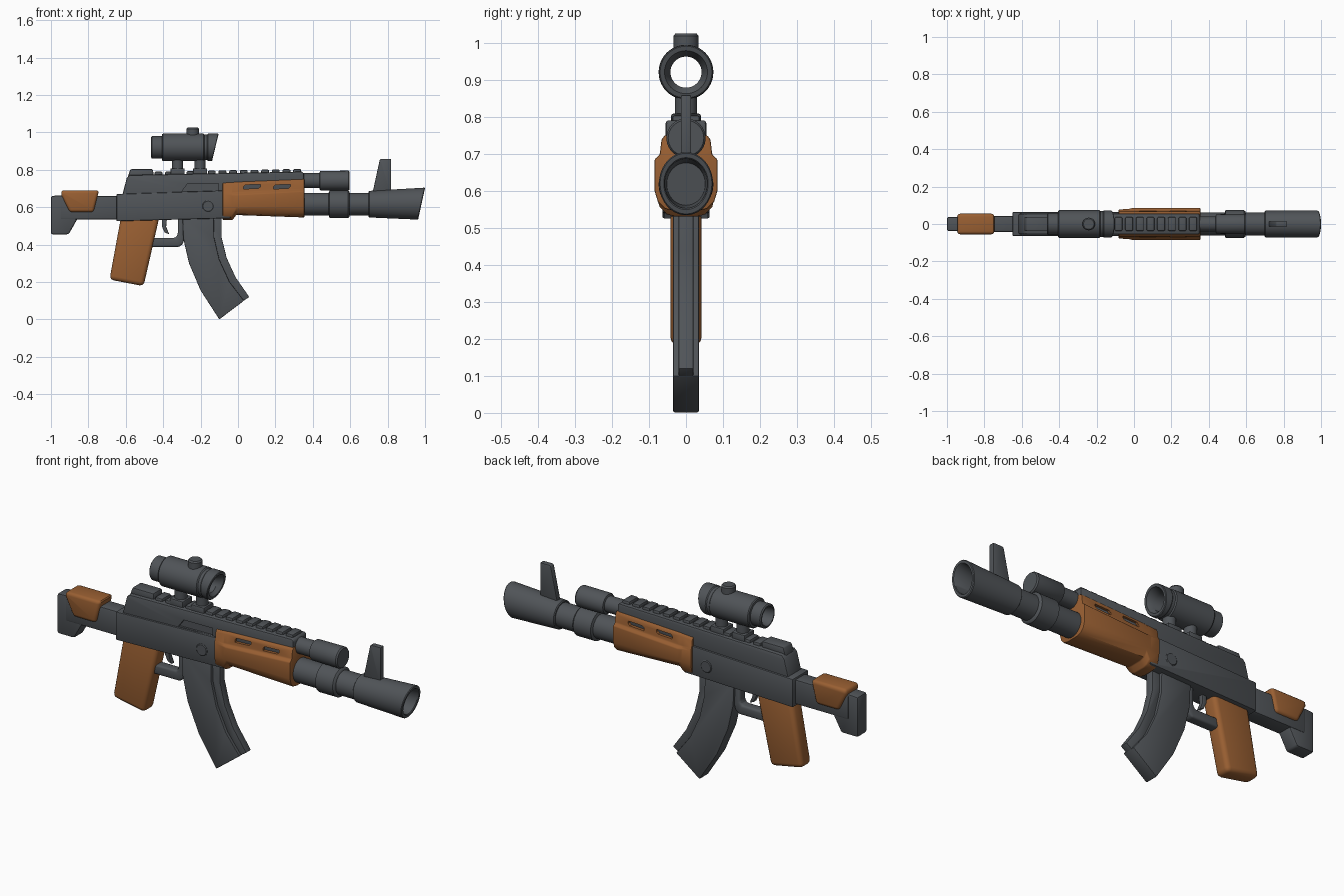
import bpy, bmesh, math
from mathutils import Vector

if "Cube" in bpy.data.objects:
    bpy.data.objects.remove(bpy.data.objects["Cube"])


def material(name, rgb):
    m = bpy.data.materials.new(name)
    m.diffuse_color = (*rgb, 1)
    m.use_nodes = True
    m.node_tree.nodes["Principled BSDF"].inputs["Base Color"].default_value = m.diffuse_color
    return m


METAL = material("dark grey metal", (0.08, 0.088, 0.097))
WOOD = material("brown wood", (0.32, 0.115, 0.032))


def select(o):
    bpy.ops.object.select_all(action='DESELECT')
    o.select_set(True)
    bpy.context.view_layer.objects.active = o


def finish(bm, name, mat, bevel=0.0, cutters=(), segments=2):
    bmesh.ops.remove_doubles(bm, verts=bm.verts, dist=1e-5)
    bmesh.ops.recalc_face_normals(bm, faces=bm.faces)
    me = bpy.data.meshes.new(name)
    bm.to_mesh(me)
    bm.free()
    o = bpy.data.objects.new(name, me)
    bpy.context.collection.objects.link(o)
    me.materials.append(mat)
    if bevel:
        b = o.modifiers.new("bevel", 'BEVEL')
        b.width, b.segments, b.limit_method = bevel, segments, 'ANGLE'
        b.angle_limit = math.radians(35)
    for c in cutters:
        m = o.modifiers.new("cut", 'BOOLEAN')
        m.object, m.operation, m.solver = c, 'DIFFERENCE', 'EXACT'
    select(o)
    bpy.ops.object.convert(target='MESH')
    bpy.ops.object.shade_smooth_by_angle(angle=math.radians(35))
    for c in cutters:
        bpy.data.objects.remove(c)
    return o


def prism(name, pts, half, mat, bevel=0.006, y=0.0, cutters=(), segments=2):
    """Side profile (x, z) extruded across y."""
    bm = bmesh.new()
    f = bm.faces.new([bm.verts.new((x, y - half, z)) for x, z in pts])
    g = bmesh.ops.extrude_face_region(bm, geom=[f])
    bmesh.ops.translate(bm, vec=(0, 2 * half, 0),
                        verts=[v for v in g["geom"] if isinstance(v, bmesh.types.BMVert)])
    return finish(bm, name, mat, bevel, cutters, segments)


def box(name, x0, x1, z0, z1, half, mat, **kw):
    return prism(name, [(x0, z0), (x1, z0), (x1, z1), (x0, z1)], half, mat, **kw)


def lathe(name, prof, center, mat, axis='X', closed=False, warp=None, sides=40):
    """Profile of (distance along axis, radius) spun about an axis through center."""
    ax = {'X': Vector((1, 0, 0)), 'Y': Vector((0, 1, 0)), 'Z': Vector((0, 0, 1))}[axis]
    out = Vector((1, 0, 0)) if axis == 'Z' else Vector((0, 0, 1))
    c = Vector(center)
    bm = bmesh.new()
    vs = [bm.verts.new(c + ax * a + out * r) for a, r in prof]
    pairs = list(zip(vs, vs[1:])) + ([(vs[-1], vs[0])] if closed else [])
    es = [bm.edges.new(p) for p in pairs]
    bmesh.ops.spin(bm, geom=vs + es, cent=c, axis=ax, angle=2 * math.pi,
                   steps=sides, use_merge=True)
    if warp:
        for v in bm.verts:
            v.co = warp(v.co)
    return finish(bm, name, mat)


# Receiver body and top cover with ejection port
prism("receiver", [(-.65, .525), (-.08, .54), (-.04, .54), (-.04, .69), (-.65, .67)], .064, METAL)
port = prism("port_cutter", [(-.3, .685), (-.105, .688), (-.105, .727), (-.27, .725)],
             .016, METAL, bevel=0, y=-.06)
port.hide_render = True
prism("receiver_cover", [(-.63, .62), (-.05, .64), (.352, .65), (.352, .783), (.34, .79),
                         (-.58, .772), (-.595, .755)], .055, METAL, bevel=.008, cutters=[port])
prism("rear_block", [(-.59, .76), (-.45, .76), (-.455, .803), (-.575, .803)], .036, METAL)
lathe("receiver_pin", [(-.068, 0), (-.068, .027), (-.065, .031), (.065, .031), (.068, .027), (.068, 0)],
      (-.16, 0, .605), METAL, 'Y')

# Top rail teeth
for i in range(14):
    x = -.425 + .057 * i
    z = .79 + .014 * i / 13
    box(f"rail_tooth_{i + 1}", x - .021, x + .021, z - .03, z, .037, METAL, bevel=.007)

# Handguard: half section mirrored and lofted along x
slots = []
for x in (.03, .19):
    s = prism("slot_cutter", [(x, .697), (x + .08, .701), (x + .09, .71), (x + .09, .722),
                              (x + .01, .719), (x, .71)], .2, WOOD, bevel=0)
    s.hide_render = True
    slots.append(s)
bm = bmesh.new()
rings = []
for x, top, ridge, bottom, w in ((-.082, .73, .67, .532, .078), (-.03, .733, .665, .53, .08),
                                 (-.01, .735, .665, .558, .085), (.355, .75, .685, .545, .085)):
    half = [(.057, top), (.066, top - .012), (.071, ridge + .012), (w, ridge), (w, .6),
            (w - .009, bottom + .025), (w - .028, bottom + .006), (.03, bottom)]
    sec = half + [(-y, z) for y, z in reversed(half)]
    rings.append([bm.verts.new((x, y, z)) for y, z in sec])
for a, b in zip(rings, rings[1:]):
    n = len(a)
    for i in range(n):
        bm.faces.new((a[i], a[(i + 1) % n], b[(i + 1) % n], b[i]))
bm.faces.new(rings[0])
bm.faces.new(rings[-1])
finish(bm, "handguard", WOOD, .004, slots)

# Barrel with collar, flared hollow muzzle and front sight
BZ = .616
lathe("barrel", [(.3, 0), (.3, .061), (.485, .061), (.49, .074), (.588, .074), (.595, .068),
                 (.597, .061), (.75, .061), (.75, 0)], (0, 0, BZ), METAL)


def flare(p):
    t = max(0, (p.x - .7) / .28)
    z = BZ + (p.z - BZ) * (1 + .17 * t) + .003 * t
    return Vector((p.x + .22 * t * (z - BZ), p.y, z))


lathe("muzzle", [(.698, 0), (.698, .066), (.702, .071), (.977, .073), (.981, .07), (.981, .06),
                 (.977, .057), (.87, .052), (.87, 0)], (0, 0, BZ), METAL, warp=flare)
prism("front_sight", [(.718, .67), (.818, .67), (.818, .858), (.762, .858), (.757, .85)],
      .014, METAL, bevel=.004)

# Gas tube above the barrel
lathe("gas_tube", [(.33, 0), (.33, .04), (.435, .04), (.438, .049), (.443, .052), (.59, .053),
                   (.597, .048), (.597, 0)], (0, 0, .742), METAL)

# Scope: open tube with slanted hood, turret and mounts
SZ = .92


def hood(p):
    return Vector((p.x + (.24 * (p.z - SZ) if p.x > -.14 else 0), p.y, p.z))


lathe("scope", [(-.465, .054), (-.46, .06), (-.407, .06), (-.405, .07), (-.4, .074), (-.185, .074),
                (-.18, .069), (-.165, .069), (-.16, .073), (-.124, .073), (-.121, .07), (-.121, .058),
                (-.15, .042), (-.435, .042), (-.465, .048)],
      (0, 0, SZ), METAL, closed=True, warp=hood)
lathe("scope_turret", [(.97, 0), (.97, .034), (1.018, .034), (1.025, .028), (1.025, 0)],
      (-.242, 0, 0), METAL, 'Z', sides=24)
for n, x in (("rear", -.323), ("front", -.203)):
    lathe(f"scope_post_{n}", [(.77, 0), (.77, .03), (.87, .03), (.87, 0)], (x, 0, 0), METAL, 'Z', sides=24)
    box(f"scope_mount_{n}", x - .038, x + .038, .765, .808, .04, METAL)

# Stock with butt plate and cheek piece
box("stock_bar", -.95, -.6, .533, .66, .042, METAL, bevel=.01)
prism("butt_plate", [(-1, .455), (-.905, .455), (-.86, .535), (-.86, .668), (-1, .66)], .038, METAL, bevel=.009)
prism("cheek_piece", [(-.9, .573), (-.772, .573), (-.743, .69), (-.945, .69), (-.945, .665)],
      .055, WOOD, bevel=.016, segments=3)

# Grip, trigger and guard
prism("grip", [(-.625, .55), (-.42, .55), (-.505, .178), (-.687, .213)], .042, WOOD, bevel=.022, segments=3)
prism("trigger", [(-.408, .54), (-.38, .54), (-.384, .495), (-.368, .455), (-.392, .465), (-.406, .495)],
      .012, METAL, bevel=.003)
prism("trigger_guard", [(-.48, .387), (-.315, .387), (-.293, .405), (-.288, .43), (-.288, .55),
                        (-.322, .55), (-.322, .452), (-.335, .436), (-.48, .436)],
      .026, METAL, bevel=.014, segments=3)

# Curved magazine body with a narrower front spine
inner = [(-.13, .55), (-.128, .44), (-.1, .32), (-.045, .2), (.032, .1)]
back = [(-.297, .55), (-.292, .43), (-.262, .3), (-.2, .155), (-.1, 0)]
outer = [(-.088, .55), (-.088, .44), (-.061, .33), (-.013, .225), (.06, .12)]
prism("magazine", inner + back[::-1], .035, METAL, bevel=.004)
prism("magazine_spine", outer + [(x - .03, z - .02) for x, z in inner[::-1]], .02, METAL, bevel=.003)
